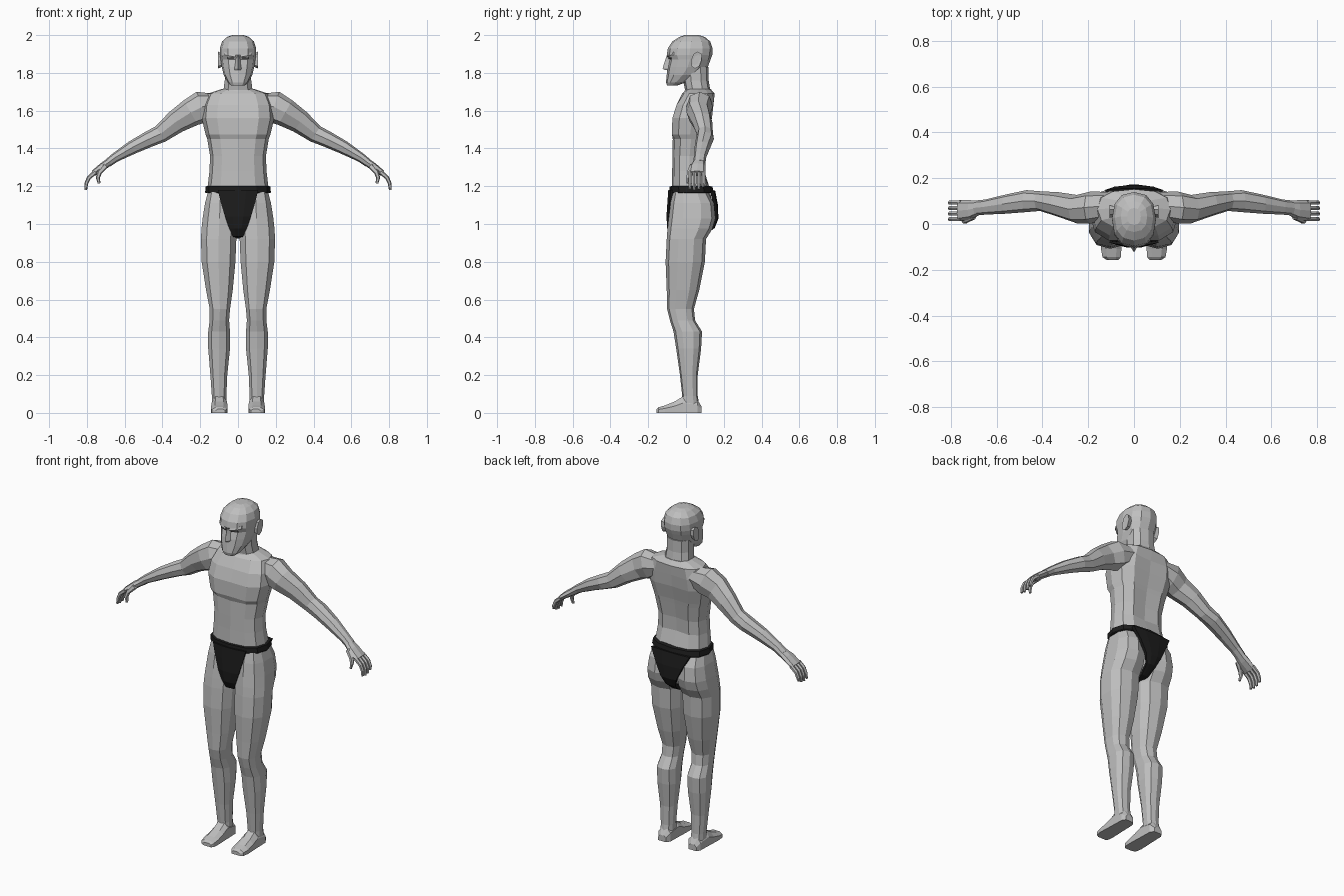
import bpy, bmesh, math
from mathutils import Vector


def material(name, r, g, b):
    m = bpy.data.materials.new(name)
    m.diffuse_color = (r, g, b, 1)
    return m


SKIN = material("grey_skin", 0.52, 0.52, 0.52)
CLOTH = material("black_cloth", 0.012, 0.012, 0.012)
SHADE = material("dark_eye", 0.06, 0.06, 0.06)


def oval(n, e):
    """Unit rounded-box outline with a point at the front centre."""
    pts = []
    for i in range(n):
        a = math.tau * i / n - math.pi / 2
        c, s = round(math.cos(a), 6), round(math.sin(a), 6)
        pts.append((math.copysign(abs(c) ** e, c), math.copysign(abs(s) ** e, s)))
    return pts


def loft(name, rings, mat=SKIN, mirror=False, caps=True, closed=True):
    """Skin a list of equal-length point rings."""
    bm = bmesh.new()
    rows = [[bm.verts.new(p) for p in r] for r in rings]
    n = len(rows[0])
    for a, b in zip(rows, rows[1:]):
        for i in range(n if closed else n - 1):
            j = (i + 1) % n
            bm.faces.new((a[i], a[j], b[j], b[i]))
    if caps:
        bm.faces.new(rows[0])
        bm.faces.new(rows[-1])
    bmesh.ops.recalc_face_normals(bm, faces=bm.faces)
    me = bpy.data.meshes.new(name)
    bm.to_mesh(me)
    bm.free()
    me.materials.append(mat)
    ob = bpy.data.objects.new(name, me)
    bpy.context.collection.objects.link(ob)
    if mirror:
        ob.modifiers.new("mirror", 'MIRROR').use_mirror_merge = False
    return ob


def level(z, x0, x1, y0, y1, n=12, e=0.8):
    """Horizontal ring filling a rectangle."""
    return [((x0 + x1) / 2 + c * (x1 - x0) / 2, (y0 + y1) / 2 + s * (y1 - y0) / 2, z)
            for c, s in oval(n, e)]


def limb(name, path, n=8):
    """Tube along (x, y, z, half depth, half thickness) points."""
    rings = []
    for i, (x, y, z, ry, rv) in enumerate(path):
        a, b = path[max(i - 1, 0)], path[min(i + 1, len(path) - 1)]
        t = Vector((b[0] - a[0], 0, b[2] - a[2])).normalized()
        v = Vector((-t.z, 0, t.x))
        rings.append([Vector((x, y + c * ry, z)) + v * (s * rv) for c, s in oval(n, 0.9)])
    return loft(name, rings, mirror=True)


# Torso: height, half width, front, back
torso = loft("torso", [level(z, -w, w, f, b) for z, w, f, b in (
    (0.96, .03, -.05, .08), (1.04, .09, -.07, .12), (1.12, .15, -.077, .135),
    (1.18, .163, -.076, .128), (1.28, .151, -.073, .107), (1.36, .148, -.072, .11),
    (1.45, .163, -.07, .125), (1.475, .172, -.086, .13), (1.56, .192, -.085, .15),
    (1.63, .185, -.062, .157), (1.69, .16, -.02, .152), (1.715, .085, .005, .13))])
# Breastbone and spine grooves
for v in torso.data.vertices:
    if abs(v.co.x) < 0.001 and 1.25 < v.co.z < 1.66:
        if v.co.y > 0:
            v.co.y -= 0.018
        elif v.co.z > 1.46:
            v.co.y += 0.014

# Neck and head
loft("neck", [level(z, -w, w, f, b, 10) for z, w, f, b in (
    (1.66, .095, -.025, .135), (1.71, .08, -.005, .128), (1.76, .073, -.015, .12),
    (1.83, .073, -.02, .12))])
loft("head", [level(z, -w, w, f, b, 12, 0.85) for z, w, f, b in (
    (1.732, .035, -.10, -.05), (1.75, .055, -.106, 0), (1.79, .076, -.102, .07),
    (1.83, .086, -.098, .115), (1.87, .092, -.088, .13), (1.895, .096, -.102, .139),
    (1.93, .096, -.096, .14), (1.967, .084, -.072, .128), (1.99, .058, -.035, .10),
    (2.0, .03, -.005, .07))])
# Nose wedge
loft("nose", [[(-w, -.085, z), (0, y, z), (w, -.085, z)] for z, w, y in (
    (1.815, .026, -.112), (1.823, .024, -.124), (1.86, .014, -.113), (1.895, .012, -.101))])
# Brows and eyes
loft("brow", [[(x, y, z), (x, y - .014, z), (x, y - .008, z + .014), (x, y, z + .014)]
              for x, y, z in ((.012, -.088, 1.884), (.045, -.080, 1.89), (.072, -.06, 1.896))],
     mirror=True)
loft("eye", [[(x, y, 1.873), (x, y - .004, 1.873), (x, y - .004, 1.883), (x, y, 1.883)]
             for x, y in ((.02, -.088), (.055, -.076))], SHADE, mirror=True)
# Ears
loft("ear", [[(x, .055 + c * .028 * k + s * .008, 1.868 + s * .045 * k) for c, s in oval(8, 0.9)]
             for x, k in ((.084, .8), (.106, 1), (.104, .6))], mirror=True)

# Arms from inside the shoulder to the wrist
limb("arm", [(.11, .08, 1.64, .06, .05), (.19, .072, 1.62, .07, .085),
             (.25, .065, 1.59, .062, .075), (.33, .085, 1.54, .054, .062),
             (.41, .10, 1.477, .043, .048), (.47, .10, 1.45, .048, .043),
             (.56, .087, 1.405, .042, .036), (.65, .074, 1.352, .033, .025),
             (.69, .07, 1.322, .033, .022)])
# Hands
limb("palm", [(.675, .07, 1.333, .03, .02), (.715, .062, 1.305, .042, .021),
              (.765, .058, 1.268, .046, .016)])
for i, drop in enumerate((.005, 0, .004, .016)):
    y = .022 + i * .024
    limb("finger_%d" % (i + 1), [(.755, y, 1.275, .011, .012), (.79, y, 1.245, .011, .011),
                                 (.803, y, 1.215, .010, .010),
                                 (.806, y - .003, 1.18 + drop, .007, .007)], 6)
limb("thumb", [(.70, .035, 1.31, .016, .016), (.732, .018, 1.275, .013, .013),
               (.742, .012, 1.245, .011, .011), (.735, .008, 1.215, .007, .007)], 6)

# Legs: height, inner, outer, front, back
loft("leg", [level(*r, n=10) for r in (
    (1.17, .03, .162, -.068, .115), (1.11, .012, .178, -.082, .148),
    (1.03, .004, .191, -.092, .156), (.975, .004, .197, -.098, .14),
    (.92, .005, .2, -.102, .106), (.80, .01, .196, -.108, .10),
    (.65, .025, .172, -.102, .07), (.55, .04, .152, -.1, .042),
    (.49, .045, .152, -.085, .048), (.43, .04, .16, -.066, .085),
    (.34, .04, .16, -.052, .08), (.2, .055, .148, -.032, .062),
    (.09, .06, .14, -.02, .062), (.03, .06, .138, -.03, .072))], mirror=True)
# Feet from heel to toes: y, inner, outer, top
loft("foot", [[(a, y, 0), (b, y, 0), (b, y, h * .6), (b * .75 + a * .25, y, h),
               (a * .75 + b * .25, y, h), (a, y, h * .7)] for y, a, b, h in (
    (.082, .075, .125, .035), (.06, .06, .138, .07), (-.015, .058, .14, .088),
    (-.06, .056, .142, .06), (-.11, .055, .144, .04), (-.145, .058, .138, .03),
    (-.157, .068, .12, .02))], mirror=True)

# Briefs: waistband
loft("waistband", [level(z, -w, w, f, b) for z, w, f, b in (
    (1.163, .17, -.084, .143), (1.168, .174, -.088, .147),
    (1.198, .171, -.087, .14), (1.202, .16, -.07, .12))], CLOTH)
# Briefs: panel running from the front, under the crotch and up the back
rows = []
for w, y, z in ((.105, -.086, 1.18), (.088, -.091, 1.11), (.066, -.096, 1.04),
                (.044, -.092, .98), (.025, -.07, .942), (.018, 0, .932),
                (.022, .09, .945), (.03, .145, .985), (.05, .163, 1.03),
                (.085, .160, 1.10), (.125, .146, 1.175)):
    bend = (.014 if z > .96 else 0) * (1 if y < 0 else -.5)
    rows.append([(w * k, y + bend * abs(k) ** 2, z) for k in (-1, -.4, .4, 1)])
panel = loft("briefs_panel", rows, CLOTH, caps=False, closed=False)
thick = panel.modifiers.new("thickness", 'SOLIDIFY')
thick.thickness = 0.02
thick.offset = 0
